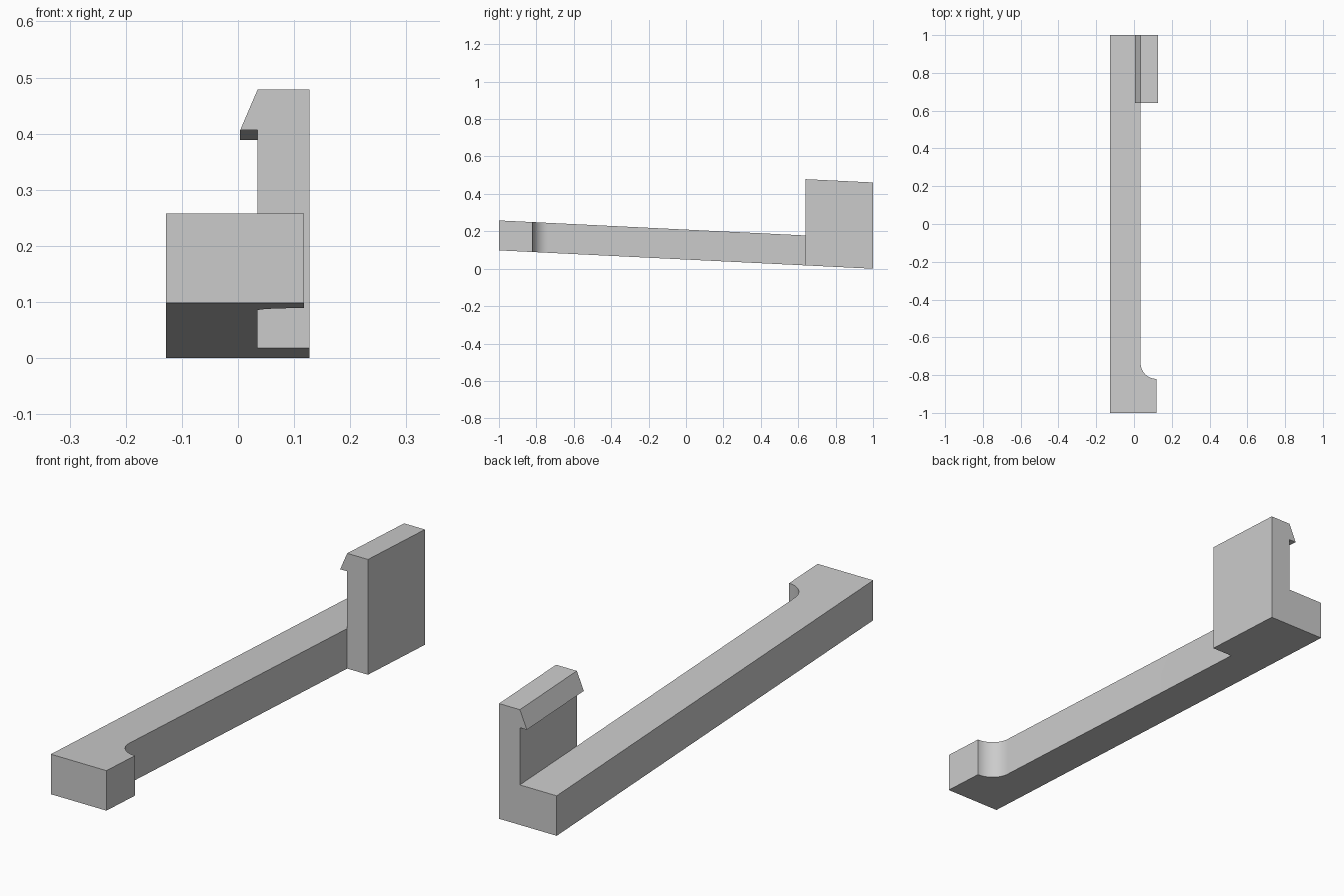
import bpy
import math
from mathutils import Vector

if "Cube" in bpy.data.objects:
    bpy.data.objects.remove(bpy.data.objects["Cube"], do_unlink=True)

SLOPE = 0.049        # downward tilt of the whole clip toward the back
X_SIDE, X_INNER, X_TOE, X_OUTER = -0.128, 0.035, 0.118, 0.127
BAR_HEIGHT, CLIP_HEIGHT = 0.16, 0.461

grey = bpy.data.materials.new("light grey plastic")
grey.use_nodes = True
colour = (0.6, 0.6, 0.6, 1.0)
grey.diffuse_color = colour
grey.node_tree.nodes["Principled BSDF"].inputs["Base Color"].default_value = colour


def sheared(x, y, z):
    return Vector((x, y, z + SLOPE * (1 - y)))


def prism(name, start, end):
    """Closed solid between two matching outlines."""
    n = len(start)
    faces = [list(range(n))[::-1], list(range(n, 2 * n))]
    faces += [(i, (i + 1) % n, n + (i + 1) % n, n + i) for i in range(n)]
    mesh = bpy.data.meshes.new(name)
    mesh.from_pydata([sheared(*p) for p in start + end], [], faces)
    mesh.materials.append(grey)
    obj = bpy.data.objects.new(name, mesh)
    bpy.context.collection.objects.link(obj)
    bpy.ops.object.select_all(action="DESELECT")
    obj.select_set(True)
    bpy.context.view_layer.objects.active = obj
    bpy.ops.object.mode_set(mode="EDIT")
    bpy.ops.mesh.select_all(action="SELECT")
    bpy.ops.mesh.normals_make_consistent(inside=False)
    bpy.ops.object.mode_set(mode="OBJECT")
    bpy.ops.object.shade_smooth_by_angle(angle=math.radians(30))
    return obj


# Long bar with a toe at the front, blended by a concave fillet
radius = X_TOE - X_INNER
toe_y = -0.82
fillet = []
for i in range(17):
    a = math.radians(270 - 90 * i / 16)
    fillet.append((X_TOE + radius * math.cos(a),
                   toe_y + radius + radius * math.sin(a)))
outline = [(X_SIDE, -1), (X_TOE, -1)] + fillet + [(X_INNER, 1), (X_SIDE, 1)]
prism("arm_bar", [(x, y, 0) for x, y in outline],
      [(x, y, BAR_HEIGHT) for x, y in outline])

# Tall plate at the back with an overhanging catch
section = [(X_INNER, 0), (X_OUTER, 0), (X_OUTER, CLIP_HEIGHT),
           (X_INNER, CLIP_HEIGHT), (0.004, 0.389), (X_INNER, 0.389)]
prism("clip_plate", [(x, 0.64, z) for x, z in section],
      [(x, 1, z) for x, z in section])
